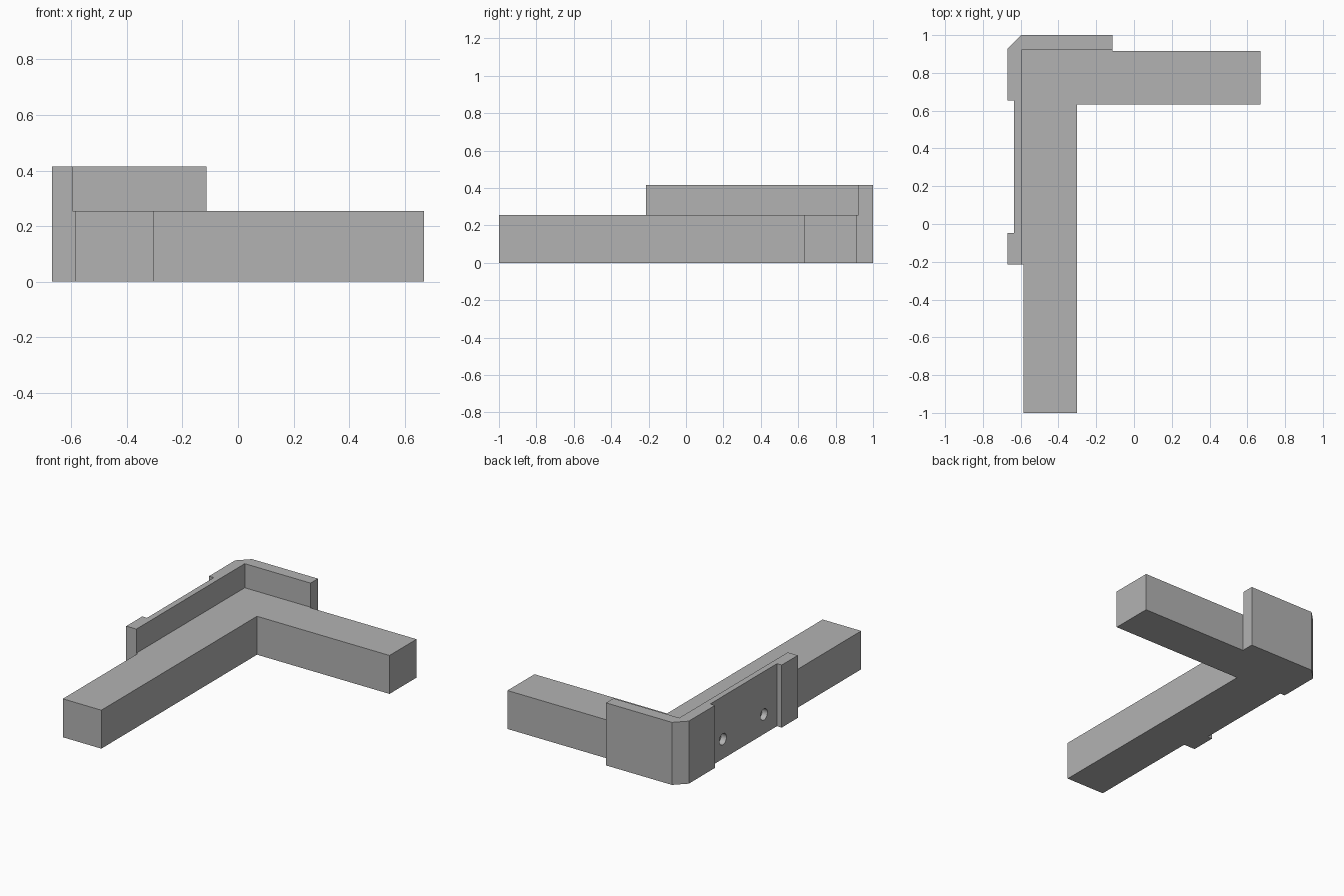
import bpy
import bmesh
import math

if "Cube" in bpy.data.objects:
    bpy.data.objects.remove(bpy.data.objects["Cube"], do_unlink=True)

grey = bpy.data.materials.new("plain grey")
grey.use_nodes = True
COLOR = (0.45, 0.45, 0.45, 1)
grey.diffuse_color = COLOR
for node in grey.node_tree.nodes:
    if node.type == "BSDF_PRINCIPLED":
        node.inputs["Base Color"].default_value = COLOR


def prism(name, outline, height):
    """Extrude a ground outline straight up from z = 0."""
    bm = bmesh.new()
    base = bm.faces.new([bm.verts.new((x, y, 0)) for x, y in outline])
    top = bmesh.ops.extrude_face_region(bm, geom=[base])["geom"]
    verts = [v for v in top if isinstance(v, bmesh.types.BMVert)]
    bmesh.ops.translate(bm, verts=verts, vec=(0, 0, height))
    bmesh.ops.recalc_face_normals(bm, faces=bm.faces)
    mesh = bpy.data.meshes.new(name)
    bm.to_mesh(mesh)
    bm.free()
    mesh.materials.append(grey)
    obj = bpy.data.objects.new(name, mesh)
    bpy.context.collection.objects.link(obj)
    return obj


# Shared positions: bracket inner faces and ends
WALL_X, WALL_Y = -0.596, 0.922
END_X, END_Y = -0.113, -0.215
BEAM_X, BEAM_Y = -0.586, 0.915
OUT_X, RECESS_X = -0.67, -0.635

# L-shaped beam, slightly thicker where the bracket wraps it
prism("corner_beam", [
    (BEAM_X, -1), (-0.303, -1), (-0.303, 0.632), (0.67, 0.632),
    (0.67, BEAM_Y), (END_X, BEAM_Y), (END_X, WALL_Y), (WALL_X, WALL_Y),
    (WALL_X, END_Y), (BEAM_X, END_Y)], 0.255)

# Taller corner bracket with chamfered corner and recessed side panel
bracket = prism("corner_bracket", [
    (WALL_X, END_Y), (WALL_X, WALL_Y), (END_X, WALL_Y), (END_X, 1),
    (-0.597, 1), (OUT_X, 0.927), (OUT_X, 0.653), (RECESS_X, 0.653),
    (RECESS_X, -0.047), (OUT_X, -0.047), (OUT_X, END_Y)], 0.415)

# Two screw holes drilled through the recessed panel
for y in (0.09, 0.52):
    bpy.ops.mesh.primitive_cylinder_add(
        vertices=32, radius=0.037, depth=0.14,
        location=(-0.62, y, 0.13), rotation=(0, math.pi / 2, 0))
    cutter = bpy.context.object
    cutter.name = "hole_cutter"
    cutter.hide_render = True
    cutter.data.materials.append(grey)
    drill = bracket.modifiers.new("screw_hole", "BOOLEAN")
    drill.operation = "DIFFERENCE"
    drill.solver = "EXACT"
    drill.object = cutter
    bpy.context.view_layer.objects.active = bracket
    bpy.ops.object.modifier_apply(modifier=drill.name)
    bpy.data.objects.remove(cutter, do_unlink=True)

# Smooth hole walls, crisp edges elsewhere
bpy.ops.object.select_all(action="DESELECT")
bracket.select_set(True)
bpy.context.view_layer.objects.active = bracket
bpy.ops.object.shade_smooth_by_angle(angle=math.radians(30))
